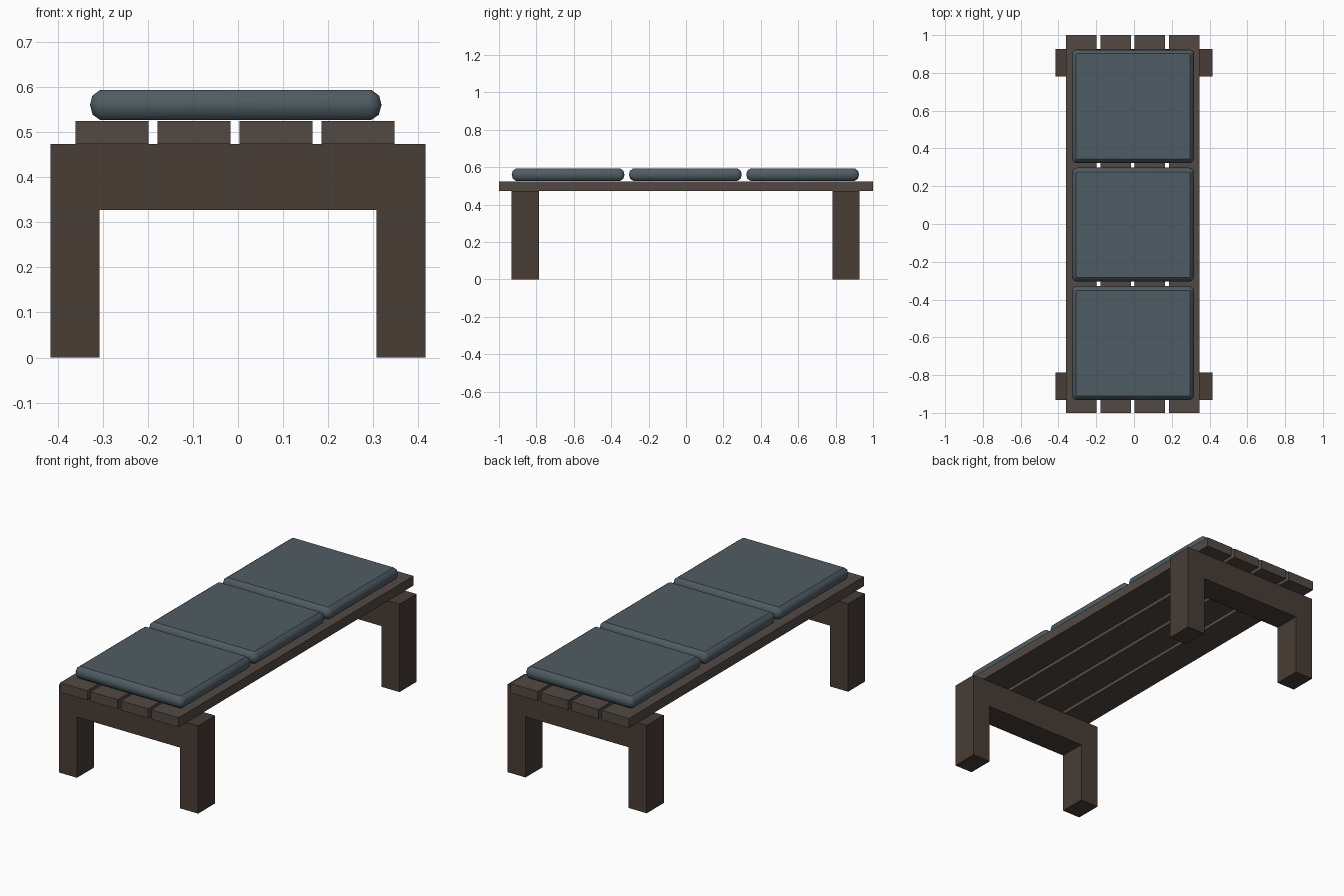
import bpy, bmesh, math

if "Cube" in bpy.data.objects:
    bpy.data.objects.remove(bpy.data.objects["Cube"])


def material(name, rgb):
    m = bpy.data.materials.new(name)
    m.diffuse_color = (*rgb, 1)
    m.use_nodes = True
    m.node_tree.nodes["Principled BSDF"].inputs["Base Color"].default_value = m.diffuse_color
    return m


FRAME = material("dark_wood", (0.065, 0.047, 0.036))
SLAT = material("slat_wood", (0.084, 0.067, 0.055))
FABRIC = material("blue_grey_fabric", (0.078, 0.108, 0.125))


def finish(name, bm, mat):
    bmesh.ops.recalc_face_normals(bm, faces=bm.faces)
    me = bpy.data.meshes.new(name)
    bm.to_mesh(me)
    bm.free()
    me.materials.append(mat)
    ob = bpy.data.objects.new(name, me)
    bpy.context.collection.objects.link(ob)
    return ob


def box(name, x0, x1, y0, y1, z0, z1, mat):
    bm = bmesh.new()
    bmesh.ops.create_cube(bm, size=1)
    for v in bm.verts:
        v.co = (x0 + (v.co.x + 0.5) * (x1 - x0),
                y0 + (v.co.y + 0.5) * (y1 - y0),
                z0 + (v.co.z + 0.5) * (z1 - z0))
    return finish(name, bm, mat)


def leg_frame(name, y0, y1):
    # Arch outline in the x-z plane, extruded along y
    half = [(0.415, 0.473), (0.415, 0), (0.307, 0), (0.307, 0.327)]
    outline = half + [(-x, z) for x, z in reversed(half)]
    bm = bmesh.new()
    face = bm.faces.new([bm.verts.new((x, y0, z)) for x, z in outline])
    ext = bmesh.ops.extrude_face_region(bm, geom=[face])
    moved = [g for g in ext["geom"] if isinstance(g, bmesh.types.BMVert)]
    bmesh.ops.translate(bm, verts=moved, vec=(0, y1 - y0, 0))
    return finish(name, bm, FRAME)


def cushion(name, x0, x1, y0, y1):
    # Stacked rounded rectangles: (inset from the widest outline, height)
    profile = [(0.022, 0.527), (0.006, 0.538), (0, 0.560), (0.005, 0.580), (0.022, 0.593)]
    radius, steps = 0.027, 3
    corners = [(x1, y1, -1, -1), (x0, y1, 1, -1), (x0, y0, 1, 1), (x1, y0, -1, 1)]
    bm = bmesh.new()
    rings = []
    for inset, z in profile:
        ring = []
        for k, (cx, cy, sx, sy) in enumerate(corners):
            for i in range(steps + 1):
                a = math.pi / 2 * (k + i / steps)
                ring.append(bm.verts.new((cx + sx * radius + (radius - inset) * math.cos(a),
                                          cy + sy * radius + (radius - inset) * math.sin(a), z)))
        rings.append(ring)
    for low, high in zip(rings, rings[1:]):
        for i in range(len(low)):
            j = (i + 1) % len(low)
            bm.faces.new((low[i], low[j], high[j], high[i]))
    bm.faces.new(rings[0])
    bm.faces.new(rings[-1])
    # Rounded sides are smooth, top and bottom stay flat
    for f in bm.faces:
        f.smooth = len(f.verts) == 4
    return finish(name, bm, FABRIC)


# Arched leg frames at both ends
leg_frame("front_leg_frame", -0.932, -0.787)
leg_frame("back_leg_frame", 0.782, 0.927)

# Four long slats
for i in range(4):
    x = -0.36 + i * 0.1815
    box(f"slat_{i + 1}", x, x + 0.162, -1, 1, 0.473, 0.524, SLAT)

# Three seat cushions
for i in range(3):
    y = -0.932 + i * 0.627
    cushion(f"cushion_{i + 1}", -0.328, 0.318, y, y + 0.603)
